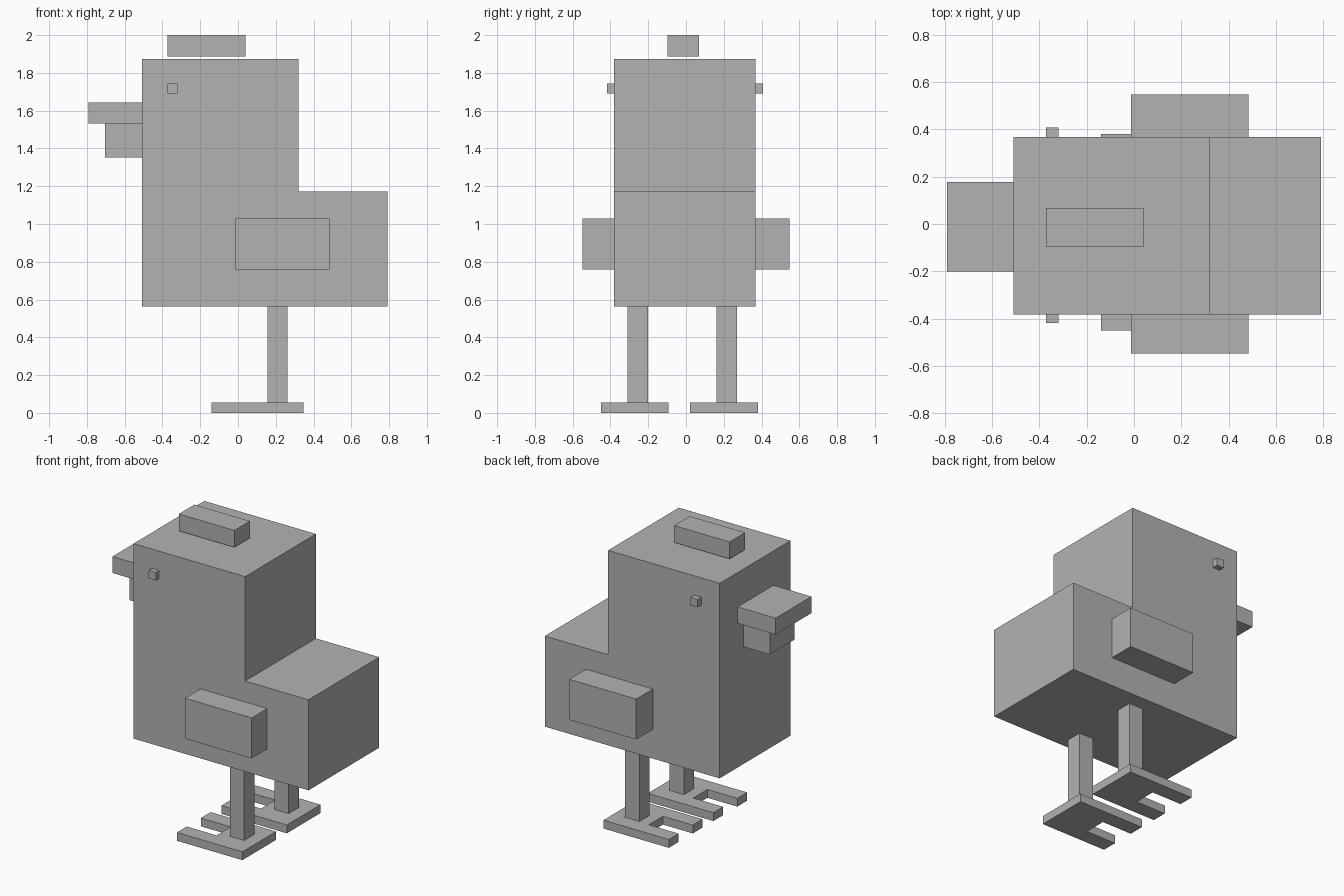
import bpy
import bmesh

if "Cube" in bpy.data.objects:
    bpy.data.objects.remove(bpy.data.objects["Cube"], do_unlink=True)

# Single plain grey for every part
grey = bpy.data.materials.new("plain_grey")
grey.use_nodes = True
colour = (0.45, 0.45, 0.45, 1)
grey.diffuse_color = colour
grey.node_tree.nodes["Principled BSDF"].inputs["Base Color"].default_value = colour


def prism(name, outline, axis, low, high):
    """Extrude a closed outline along y (outline in x, z) or z (outline in x, y)."""
    bm = bmesh.new()
    if axis == "y":
        points = [(a, low, b) for a, b in outline]
        offset = (0, high - low, 0)
    else:
        points = [(a, b, low) for a, b in outline]
        offset = (0, 0, high - low)
    face = bm.faces.new([bm.verts.new(p) for p in points])
    extruded = bmesh.ops.extrude_face_region(bm, geom=[face], use_keep_orig=True)
    moved = [v for v in extruded["geom"] if isinstance(v, bmesh.types.BMVert)]
    bmesh.ops.translate(bm, verts=moved, vec=offset)
    bmesh.ops.recalc_face_normals(bm, faces=bm.faces)
    mesh = bpy.data.meshes.new(name)
    bm.to_mesh(mesh)
    bm.free()
    mesh.materials.append(grey)
    obj = bpy.data.objects.new(name, mesh)
    bpy.context.collection.objects.link(obj)
    return obj


def box(name, x, y, z):
    outline = [(x[0], y[0]), (x[1], y[0]), (x[1], y[1]), (x[0], y[1])]
    return prism(name, outline, "z", *z)


# Body: stepped side profile, tall at the head and low at the tail
front, step, tail = -0.509, 0.321, 0.792
belly, back, crown = 0.562, 1.171, 1.873
right_side, left_side = -0.382, 0.369
prism("body", [(front, belly), (tail, belly), (tail, back), (step, back),
               (step, crown), (front, crown)], "y", right_side, left_side)

# Head details
box("crest", (-0.372, 0.041), (-0.097, 0.068), (1.886, 2.0))
box("upper_beak", (-0.792, front), (-0.202, 0.178), (1.531, 1.642))
box("lower_beak", (-0.705, front), (-0.146, 0.117), (1.351, 1.531))

# Wings and eyes on both sides
for side, wall, wing_tip, eye_tip in (("right", right_side, -0.547, -0.418),
                                      ("left", left_side, 0.547, 0.408)):
    box(side + "_wing", (-0.012, 0.485), sorted((wall, wing_tip)), (0.758, 1.03))
    box(side + "_eye", (-0.372, -0.319), sorted((wall, eye_tip)), (1.69, 1.743))

# Legs with two-toed feet
toe_tip, notch, heel = -0.139, 0.083, 0.348
foot_width, toe_width, foot_top = 0.358, 0.104, 0.056
for side, y in (("right", -0.45), ("left", 0.022)):
    inner, outer = y + toe_width, y + foot_width - toe_width
    prism(side + "_foot", [(toe_tip, y), (heel, y), (heel, y + foot_width),
                           (toe_tip, y + foot_width), (toe_tip, outer),
                           (notch, outer), (notch, inner), (toe_tip, inner)],
          "z", 0, foot_top)
    box(side + "_leg", (0.157, 0.263), (y + 0.14, y + 0.248), (foot_top, belly))
